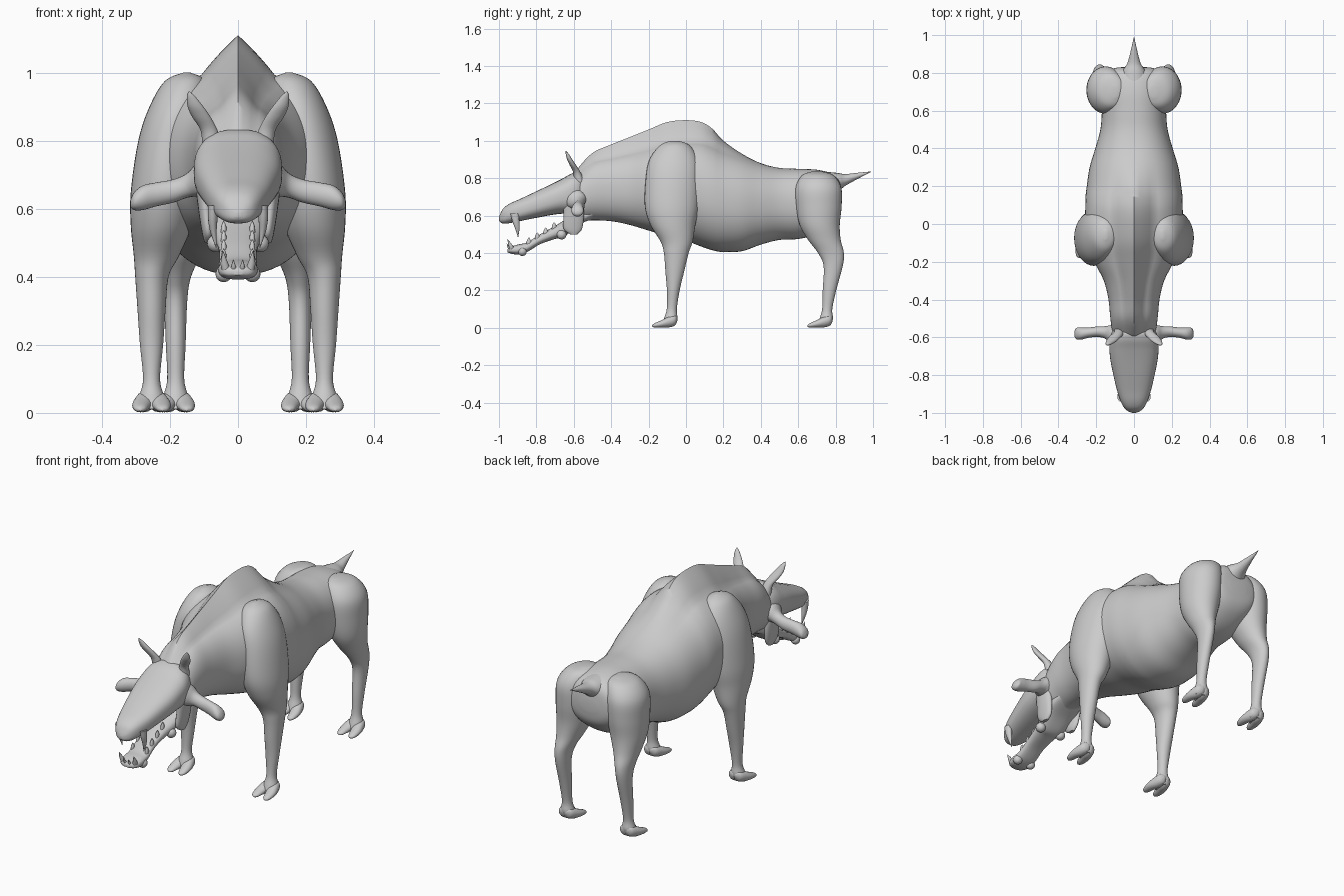
import bpy, bmesh, math


def smooth_rows(rows, k):
    """Catmull-Rom interpolation between section rows."""
    out = []
    for i in range(len(rows) - 1):
        p0, p1 = rows[max(i - 1, 0)], rows[i]
        p2, p3 = rows[i + 1], rows[min(i + 2, len(rows) - 1)]
        for j in range(k):
            t = j / k
            out.append([0.5 * (2 * b + (c - a) * t + (2 * a - 5 * b + 4 * c - d) * t * t
                               + (3 * b - a - 3 * c + d) * t ** 3)
                        for a, b, c, d in zip(p0, p1, p2, p3)])
    out.append(list(rows[-1]))
    return out


def loft(name, rows, axis, n=32, p=2.0, mirror=False, k=5):
    """Rows are (position on axis, centre u, centre v, radius u, radius v[, ridge])."""
    bm = bmesh.new()
    rings = []
    for row in smooth_rows(rows, k):
        t, cu, cv, ru, rv = row[:5]
        ridge = row[5] if len(row) > 5 else 0
        ru, rv = max(ru, 0.001), max(rv, 0.001)
        ring = []
        for i in range(n):
            a = 2 * math.pi * i / n
            c, s = math.cos(a), math.sin(a)
            u = ru * math.copysign(abs(c) ** (2 / p), c)
            v = rv * math.copysign(abs(s) ** (2 / p), s)
            if ridge and s > 0:
                v += ridge * max(0, 1 - abs(u) / (0.42 * ru))
            u, v = cu + u, cv + v
            co = {'x': (t, u, v), 'y': (u, t, v), 'z': (u, v, t)}[axis]
            ring.append(bm.verts.new(co))
        rings.append(ring)
    for a, b in zip(rings, rings[1:]):
        for i in range(n):
            j = (i + 1) % n
            bm.faces.new((a[i], a[j], b[j], b[i]))
    bm.faces.new(rings[0])
    bm.faces.new(rings[-1])
    bmesh.ops.recalc_face_normals(bm, faces=bm.faces)
    me = bpy.data.meshes.new(name)
    bm.to_mesh(me)
    bm.free()
    me.shade_smooth()
    me.set_sharp_from_angle(angle=math.radians(50))
    ob = bpy.data.objects.new(name, me)
    bpy.context.collection.objects.link(ob)
    if mirror:
        ob.modifiers.new("Mirror", 'MIRROR')
    return ob


def profile(rows):
    """(y, top, bottom, half width, ridge) -> loft rows."""
    return [(y, 0, (t - r + b) / 2, w, (t - r - b) / 2, r) for y, t, b, w, r in rows]


# Torso with neck and humped mane ridge
loft("torso", profile([
    (-.62, .79, .62, .07, 0), (-.58, .85, .57, .11, .02), (-.5, .935, .575, .125, .04),
    (-.4, .98, .57, .135, .06), (-.3, 1.02, .55, .16, .075), (-.2, 1.06, .52, .21, .09),
    (-.1, 1.10, .49, .245, .10), (0, 1.11, .465, .258, .10), (.08, 1.10, .435, .258, .09),
    (.14, 1.065, .415, .257, .075), (.2, 1.0, .405, .25, .04), (.3, .93, .41, .235, .01),
    (.4, .88, .445, .205, 0), (.5, .855, .47, .178, 0), (.6, .85, .475, .17, 0),
    (.7, .845, .5, .17, 0), (.78, .825, .55, .155, 0), (.82, .79, .6, .12, 0),
    (.832, .72, .66, .05, 0)]), 'y', n=64, p=2.2)

# Tail
loft("tail", [(.74, 0, .775, .08, .06), (.81, 0, .778, .06, .05), (.85, 0, .79, .036, .032),
              (.91, 0, .81, .019, .018), (.99, 0, .835, .001, .001)], 'y', n=20)

# Legs
loft("front_leg", [
    (1.0, .15, -.06, .01, .02), (.975, .155, -.06, .06, .08), (.9, .175, -.065, .085, .13),
    (.8, .20, -.07, .093, .145), (.65, .215, -.075, .10, .145), (.55, .225, -.07, .09, .12),
    (.46, .24, -.05, .066, .085), (.4, .253, -.052, .049, .066), (.3, .254, -.06, .041, .05),
    (.2, .254, -.068, .034, .034), (.1, .254, -.076, .025, .027), (.05, .254, -.082, .036, .036),
    (.012, .254, -.095, .042, .035)], 'z', n=36, mirror=True)
loft("hind_leg", [
    (.835, .10, .70, .02, .03), (.815, .12, .705, .075, .085), (.75, .145, .708, .10, .122),
    (.65, .152, .71, .10, .122), (.55, .16, .715, .088, .107), (.47, .17, .74, .064, .087),
    (.4, .18, .775, .042, .069), (.33, .183, .787, .034, .051), (.2, .183, .767, .029, .036),
    (.1, .183, .755, .025, .027), (.05, .183, .75, .036, .036),
    (.012, .183, .735, .042, .035)], 'z', n=36, mirror=True)

# Cloven toes, two per foot
for leg, x, y in (("front", .254, -.078), ("hind", .183, .752)):
    for side in (-1, 1):
        loft(f"{leg}_toe", [
            (y - .103, x + side * .032, .010, .004, .004), (y - .09, x + side * .033, .013, .018, .011),
            (y - .05, x + side * .030, .022, .027, .020), (y - .01, x + side * .02, .032, .03, .029),
            (y + .02, x + side * .014, .04, .024, .026), (y + .032, x + side * .01, .045, .006, .008)],
            'y', n=16, mirror=True)

# Upper skull and snout
loft("skull", profile([
    (-.52, .79, .62, .08, 0), (-.57, .83, .60, .115, 0), (-.61, .825, .605, .128, 0),
    (-.66, .798, .61, .13, 0), (-.72, .768, .603, .125, 0), (-.8, .73, .588, .109, 0),
    (-.88, .692, .572, .09, 0), (-.94, .665, .56, .07, 0), (-.975, .64, .557, .05, 0),
    (-.993, .61, .565, .028, 0), (-1.0, .59, .575, .008, 0)]), 'y', n=40, p=2.6)

# Lower jaw
loft("lower_jaw", profile([
    (-.50, .64, .585, .08, 0), (-.58, .61, .545, .088, 0), (-.65, .575, .488, .08, 0),
    (-.70, .545, .475, .066, 0), (-.78, .50, .447, .055, 0), (-.85, .457, .405, .056, 0),
    (-.9, .445, .392, .057, 0), (-.94, .432, .398, .045, 0), (-.955, .42, .405, .015, 0)]),
    'y', n=32, p=2.5)

# Cheek tissue joining the jaws at the back of the mouth
loft("cheek", [(.50, .088, -.60, .01, .02), (.53, .088, -.605, .018, .05), (.6, .095, -.60, .022, .055),
               (.68, .10, -.60, .025, .05), (.72, .10, -.60, .01, .02)], 'z', n=18, mirror=True)

# Flaring cheekbone flanges
loft("cheekbone", [
    (.08, -.60, .69, .07, .065), (.12, -.59, .685, .055, .05), (.15, -.575, .668, .034, .036),
    (.19, -.57, .652, .028, .034), (.24, -.575, .642, .027, .035), (.28, -.58, .632, .032, .036),
    (.305, -.58, .622, .03, .026), (.316, -.58, .615, .012, .01)], 'x', n=24, mirror=True)

# Ears
loft("ear", [
    (.78, .075, -.57, .03, .03), (.83, .085, -.583, .025, .02), (.87, .108, -.605, .027, .017),
    (.90, .125, -.622, .023, .014), (.93, .138, -.635, .012, .008),
    (.945, .144, -.642, .001, .001)], 'z', n=20, mirror=True)

# Jaw knobs
for name, x, y, z, r in (("chin_knob", .042, -.875, .408, .024), ("jaw_knob", .065, -.665, .498, .026)):
    loft(name, [(z + r * math.cos(a), x, y, r * math.sin(a), r * math.sin(a))
                for a in [math.pi * i / 6 for i in range(7)]], 'z', n=16, mirror=True, k=2)

# Upper fangs, lower tusks and cheek teeth
loft("upper_fang", [(.61, .072, -.915, .016, .024), (.57, .074, -.91, .014, .019),
                    (.53, .072, -.902, .009, .012), (.485, .064, -.898, .001, .001)],
     'z', n=14, mirror=True)
loft("lower_tusk", [(.415, .034, -.93, .013, .014), (.44, .04, -.938, .011, .011),
                    (.475, .044, -.955, .001, .001)], 'z', n=12, mirror=True)
loft("incisor", [(.415, .013, -.94, .009, .008), (.43, .013, -.948, .007, .007),
                 (.45, .014, -.958, .001, .001)], 'z', n=10, mirror=True)
for i in range(4):
    y = -.84 + i * .045
    z = .455 + i * .027
    loft("lower_cheek_tooth", [(z - .02, .042, y, .009, .014), (z + .01, .042, y, .008, .012),
                               (z + .028, .042, y, .001, .001)], 'z', n=10, mirror=True, k=2)
